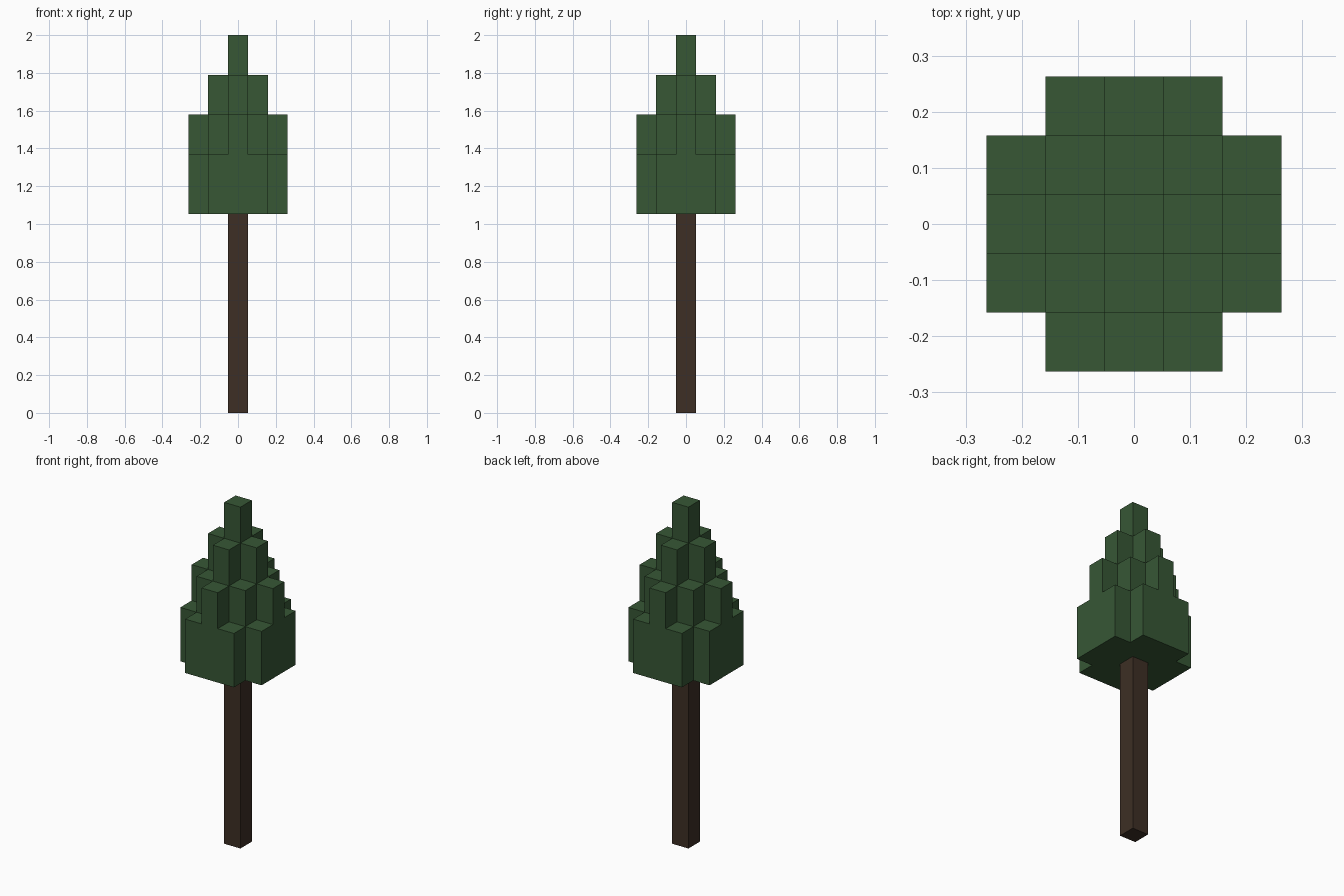
import bpy
import bmesh
from mathutils import Vector

default_cube = bpy.data.objects.get("Cube")
if default_cube:
    bpy.data.objects.remove(default_cube, do_unlink=True)

UNIT = 2 / 19          # edge of one block; the tree is 19 blocks tall
CROWN_BASE = 10        # blocks of bare trunk
TOP = 19
UP = Vector((0, 0, 1))


def make_material(name, rgb):
    color = (*rgb, 1)
    mat = bpy.data.materials.new(name)
    mat.use_nodes = True
    mat.diffuse_color = color
    bsdf = next(n for n in mat.node_tree.nodes if n.type == 'BSDF_PRINCIPLED')
    bsdf.inputs["Base Color"].default_value = color
    bsdf.inputs["Roughness"].default_value = 1
    return mat


def finish(bm, name, mat):
    bmesh.ops.remove_doubles(bm, verts=bm.verts, dist=UNIT / 100)
    mesh = bpy.data.meshes.new(name)
    bm.to_mesh(mesh)
    bm.free()
    mesh.materials.append(mat)
    obj = bpy.data.objects.new(name, mesh)
    bpy.context.collection.objects.link(obj)
    return obj


def quad(bm, center, a, b):
    """Add a quad with half-extents a and b, facing along a x b."""
    corners = (center - a - b, center + a - b, center + a + b, center - a + b)
    bm.faces.new([bm.verts.new(c * UNIT) for c in corners])


def column_top(i, j):
    """Crown steps down two blocks per step away from the middle."""
    steps = abs(i) + abs(j)
    inside = max(abs(i), abs(j)) <= 2 and steps <= 3
    return TOP - 2 * steps if inside else CROWN_BASE


# Trunk: one square post
bm = bmesh.new()
bmesh.ops.create_cube(bm, size=1)
for v in bm.verts:
    v.co = Vector((v.co.x, v.co.y, (v.co.z + 0.5) * CROWN_BASE)) * UNIT
finish(bm, "trunk", make_material("dark brown bark", (0.047, 0.028, 0.018)))

# Crown: stepped block columns, outer faces only
bm = bmesh.new()
half_x, half_y = Vector((0.5, 0, 0)), Vector((0, 0.5, 0))
for i in range(-2, 3):
    for j in range(-2, 3):
        top = column_top(i, j)
        if top == CROWN_BASE:
            continue
        quad(bm, Vector((i, j, top)), half_x, half_y)
        if (i, j) != (0, 0):
            quad(bm, Vector((i, j, CROWN_BASE)), half_y, half_x)
        for dx, dy in ((1, 0), (-1, 0), (0, 1), (0, -1)):
            low = column_top(i + dx, j + dy)
            if low < top:
                center = Vector((i + dx / 2, j + dy / 2, (low + top) / 2))
                quad(bm, center, Vector((-dy, dx, 0)) / 2, UP * (top - low) / 2)
finish(bm, "crown", make_material("forest green leaves", (0.038, 0.095, 0.036)))
